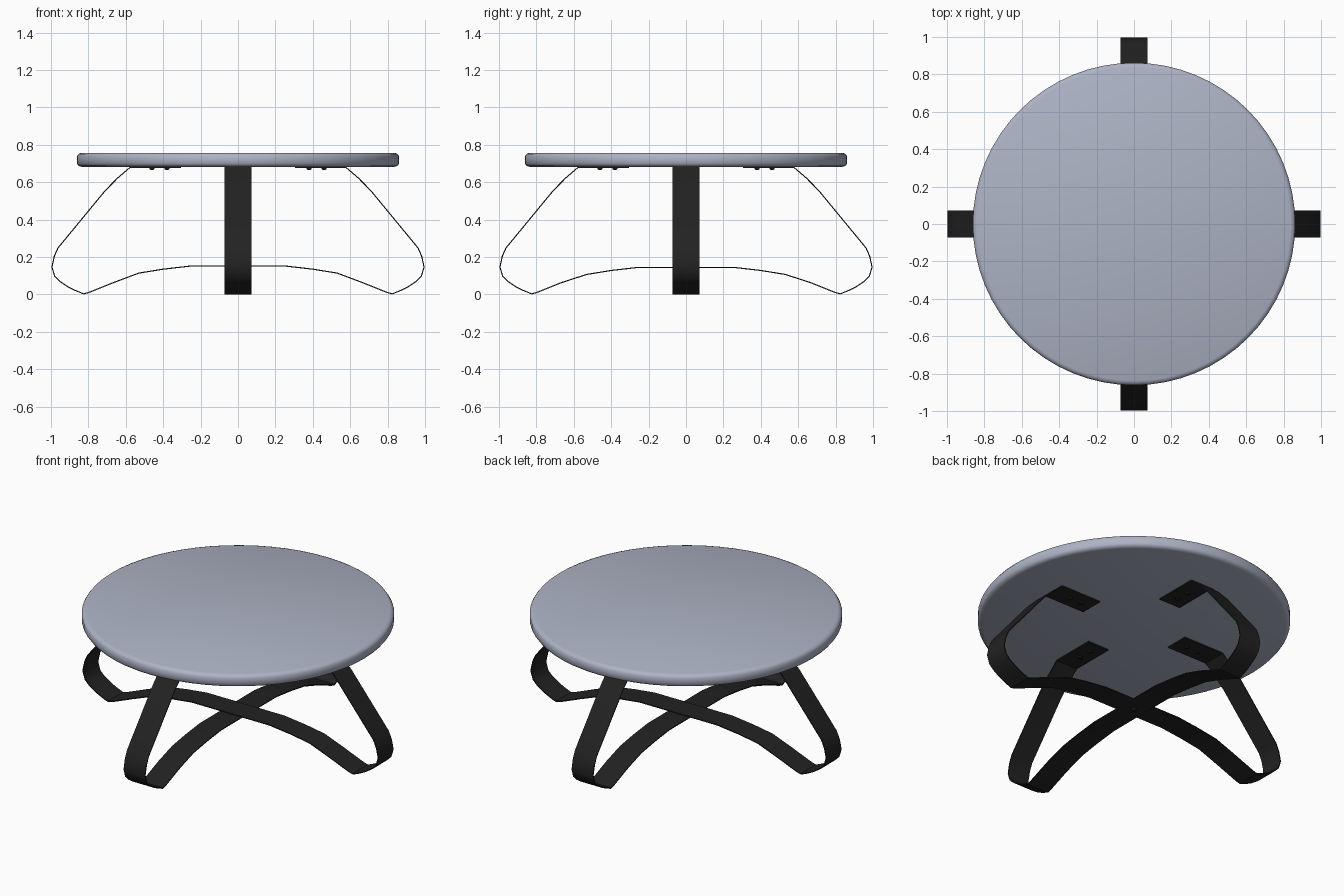
import bpy, bmesh, math
from mathutils import Vector

if "Cube" in bpy.data.objects:
    bpy.data.objects.remove(bpy.data.objects["Cube"])


def material(name, rgb):
    m = bpy.data.materials.new(name)
    m.diffuse_color = (*rgb, 1)
    m.use_nodes = True
    m.node_tree.nodes["Principled BSDF"].inputs["Base Color"].default_value = m.diffuse_color
    return m


GREY = material("blue grey top", (0.42, 0.455, 0.56))
BLACK = material("black metal", (0.016, 0.016, 0.016))


def finish(name, bm, mat, angle):
    bmesh.ops.recalc_face_normals(bm, faces=bm.faces)
    me = bpy.data.meshes.new(name)
    bm.to_mesh(me)
    bm.free()
    me.materials.append(mat)
    ob = bpy.data.objects.new(name, me)
    bpy.context.collection.objects.link(ob)
    bpy.ops.object.select_all(action='DESELECT')
    ob.select_set(True)
    bpy.context.view_layer.objects.active = ob
    bpy.ops.object.shade_smooth_by_angle(angle=math.radians(angle))
    return ob


def disc(name, profile, mat, segs, loc=(0, 0, 0), angle=35):
    """Solid of revolution from (radius, z) rings, capped at both ends."""
    bm = bmesh.new()
    rings = [[bm.verts.new((loc[0] + r * math.cos(2 * math.pi * i / segs),
                            loc[1] + r * math.sin(2 * math.pi * i / segs),
                            loc[2] + z)) for i in range(segs)] for r, z in profile]
    for a, b in zip(rings, rings[1:]):
        for i in range(segs):
            j = (i + 1) % segs
            bm.faces.new((a[i], a[j], b[j], b[i]))
    bm.faces.new(rings[0])
    bm.faces.new(rings[-1])
    return finish(name, bm, mat, angle)


def strap(name, cross_z, along_y, width=0.145, thick=0.006):
    """Bent flat bar: runs under the top, around both feet and across the middle."""
    half = [(0.305, 0.682), (0.578, 0.682), (0.645, 0.625), (0.713, 0.556),
            (0.965, 0.25), (0.985, 0.205), (0.998, 0.145), (0.982, 0.095),
            (0.955, 0.068), (0.91, 0.038), (0.87, 0.018), (0.825, 0.0), (0.795, 0.008),
            (0.66, 0.062), (0.53, cross_z - 0.037), (0.40, cross_z - 0.016),
            (0.26, cross_z)]
    path = [Vector(p) for p in half + [(-x, z) for x, z in reversed(half)]]
    bm = bmesh.new()
    rows = []
    for i, p in enumerate(path):
        d0 = (p - path[max(i - 1, 0)]).normalized()
        d1 = (path[min(i + 1, len(path) - 1)] - p).normalized()
        d = (d0 + d1).normalized()
        inner = p + Vector((d.y, -d.x)) * thick
        row = []
        for q, s in ((p, -1), (p, 1), (inner, 1), (inner, -1)):
            w = s * width / 2
            row.append(bm.verts.new((w, q.x, q.y) if along_y else (q.x, w, q.y)))
        rows.append(row)
    for a, b in zip(rows, rows[1:]):
        for k in range(4):
            n = (k + 1) % 4
            bm.faces.new((a[k], a[n], b[n], b[k]))
    bm.faces.new(rows[0])
    bm.faces.new(rows[-1])
    # keep the feet on the ground
    low = min(v.co.z for v in bm.verts)
    for v in bm.verts:
        v.co.z -= low
    return finish(name, bm, BLACK, 35)


# round top with softened edges
disc("table_top", [(0.835, 0.682), (0.852, 0.687), (0.862, 0.700), (0.862, 0.738),
                   (0.853, 0.751), (0.838, 0.757)], GREY, 64, angle=50)

# two crossing leg straps
strap("side_leg_strap", 0.148, False)
strap("front_back_leg_strap", 0.141, True)

# bolts fixing each strap end, and one at the crossing
for k in range(4):
    a = k * math.pi / 2
    for n, r in enumerate((0.38, 0.46)):
        disc(f"strap_bolt_{k}_{n}", [(0.008, 0), (0.013, 0.004), (0.013, 0.012)], BLACK, 12,
             (r * math.cos(a), r * math.sin(a), 0.666))
disc("crossing_bolt", [(0.013, 0), (0.013, 0.019), (0.008, 0.022)], BLACK, 12, (0, 0, 0.131))
